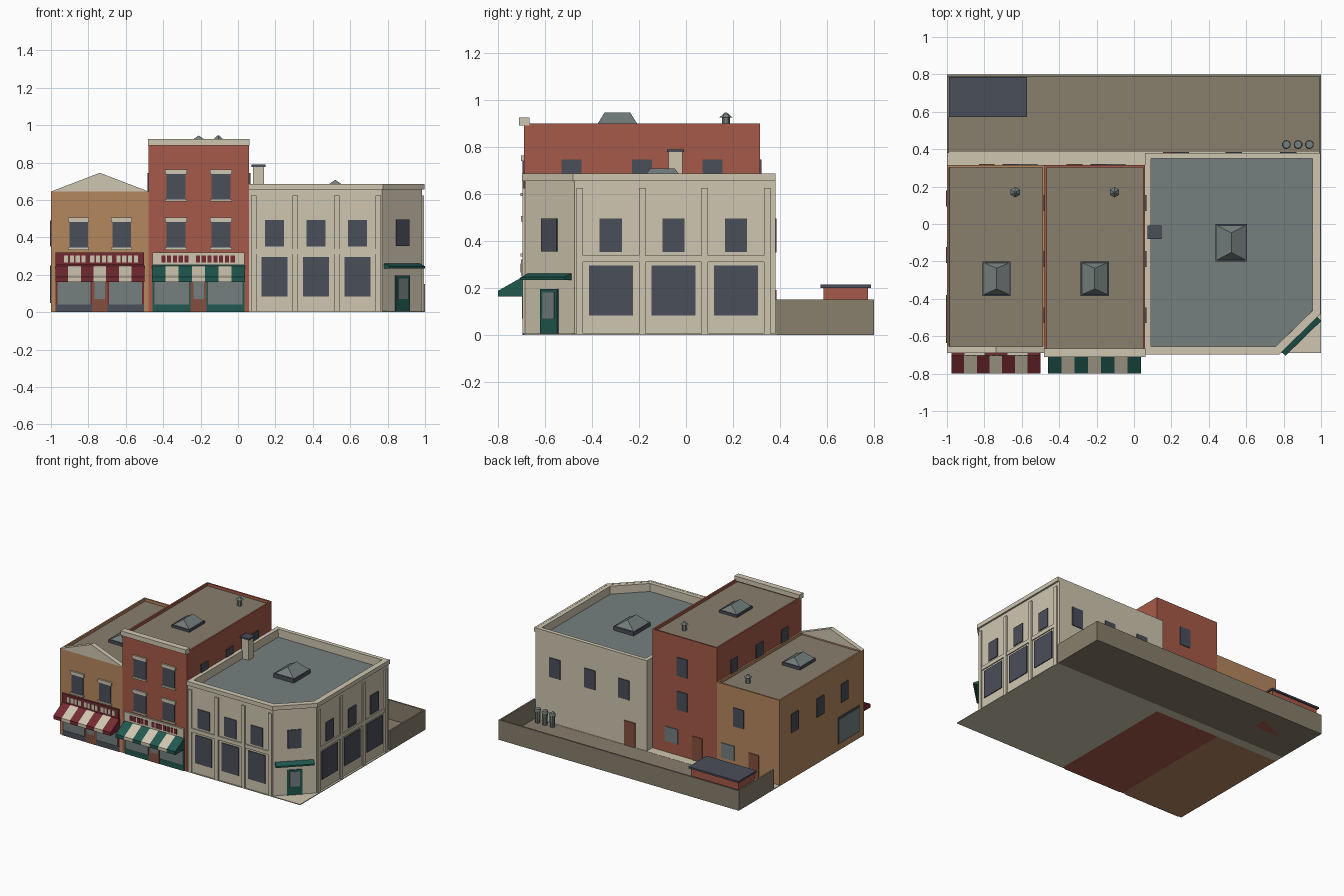
import bpy, bmesh, math
from mathutils import Vector as V

if "Cube" in bpy.data.objects:
    bpy.data.objects.remove(bpy.data.objects["Cube"])


def material(name, hexa):
    m = bpy.data.materials.new(name)
    srgb = [int(hexa[i:i + 2], 16) / 255 for i in (0, 2, 4)]
    m.diffuse_color = [((c + .055) / 1.055) ** 2.4 for c in srgb] + [1]
    m.use_nodes = True
    m.node_tree.nodes["Principled BSDF"].inputs["Base Color"].default_value = m.diffuse_color
    return m


TAN = material("tan brick", "B5875F")
RED = material("red brick", "A65A48")
CREAM = material("cream stone", "CFC6B0")
GREEN = material("dark green", "215850")
MAROON = material("maroon", "742A32")
SLATE = material("slate", "4A4E59")
GLASS = material("grey glass", "75807E")
GRAVEL = material("gravel", "887E6C")
DOOR = material("door brown", "85503F")


def finish(name, bm, *mats):
    bmesh.ops.recalc_face_normals(bm, faces=bm.faces[:])
    me = bpy.data.meshes.new(name)
    bm.to_mesh(me)
    bm.free()
    for m in mats:
        me.materials.append(m)
    ob = bpy.data.objects.new(name, me)
    bpy.context.collection.objects.link(ob)
    return ob


def prism(name, pts, vec, mat):
    """Extrude a 3D polygon along a vector."""
    bm = bmesh.new()
    a = [bm.verts.new(p) for p in pts]
    b = [bm.verts.new(V(p) + V(vec)) for p in pts]
    bm.faces.new(a)
    bm.faces.new(b[::-1])
    for i in range(len(a)):
        j = (i + 1) % len(a)
        bm.faces.new((a[i], b[i], b[j], a[j]))
    return finish(name, bm, mat)


def box(name, x0, x1, y0, y1, z0, z1, mat):
    return prism(name, [(x0, y0, z0), (x1, y0, z0), (x1, y1, z0), (x0, y1, z0)],
                 (0, 0, z1 - z0), mat)


def wall_prism(name, wall, u0, u1, profile, mat):
    """Sweep an (outward, height) profile along a wall from u0 to u1."""
    o, u, n = (V((*p, 0)) for p in wall)
    pts = [o + u * u0 + n * d + V((0, 0, z)) for d, z in profile]
    return prism(name, pts, u * (u1 - u0), mat)


def panel(name, wall, u0, u1, z0, z1, mat, d=.006):
    return wall_prism(name, wall, u0, u1, [(-.002, z0), (d, z0), (d, z1), (-.002, z1)], mat)


def window(wall, c, w, z0, z1, trim=False, mat=SLATE):
    panel("window", wall, c - w / 2, c + w / 2, z0, z1, mat)
    if trim:
        panel("window_lintel", wall, c - w / 2 - .007, c + w / 2 + .007, z1, z1 + .024, CREAM, .012)
        panel("window_sill", wall, c - w / 2 - .007, c + w / 2 + .007, z0 - .012, z0, CREAM, .014)


def building(name, footprint, h, rim, drop, wall_mat, roof_mat):
    """Walls with a parapet rim around a sunken flat roof."""
    bm = bmesh.new()
    f = bm.faces.new([bm.verts.new((x, y, 0)) for x, y in footprint])
    r = bmesh.ops.extrude_face_region(bm, geom=[f], use_keep_orig=True)
    up = [v for v in r["geom"] if isinstance(v, bmesh.types.BMVert)]
    bmesh.ops.translate(bm, verts=up, vec=(0, 0, h))
    bmesh.ops.recalc_face_normals(bm, faces=bm.faces[:])
    top = next(f for f in bm.faces if all(v.co.z > h / 2 for v in f.verts))
    bmesh.ops.inset_region(bm, faces=[top], thickness=rim, use_even_offset=True)
    bmesh.ops.inset_region(bm, faces=[top], thickness=.0005, depth=-drop, use_even_offset=True)
    top.material_index = 1
    return finish(name, bm, wall_mat, roof_mat)


def cylinder(name, x, y, z0, z1, r0, r1, n, mat):
    bm = bmesh.new()
    bmesh.ops.create_cone(bm, cap_ends=True, segments=n, radius1=r0, radius2=r1, depth=z1 - z0)
    bmesh.ops.translate(bm, verts=bm.verts[:], vec=(x, y, (z0 + z1) / 2))
    return finish(name, bm, mat)


def skylight(x, y, z, hx, hy, ridge, peak, frame):
    box("skylight_frame", x - hx, x + hx, y - hy, y + hy, z - .005, z + frame, SLATE)
    hx, hy, zb = hx - .008, hy - .008, z + frame
    bm = bmesh.new()
    a, b, c, d, e, f = [bm.verts.new(p) for p in (
        (x - hx, y - hy, zb), (x + hx, y - hy, zb), (x + hx, y + hy, zb), (x - hx, y + hy, zb),
        (x, y - ridge, peak), (x, y + ridge, peak))]
    for q in ((a, b, e), (b, c, f, e), (c, d, f), (d, a, e, f), (d, c, b, a)):
        bm.faces.new(q)
    finish("skylight_glass", bm, GLASS)


def vent(x, y, z):
    cylinder("roof_vent", x, y, z - .005, z + .045, .017, .017, 6, GLASS)
    cylinder("roof_vent_cap", x, y, z + .045, z + .066, .028, .004, 6, GLASS)


# Walls: origin, direction along, outward normal
S = math.sqrt(.215 ** 2 + .21 ** 2)
FRONT = ((0, -.69), (1, 0), (0, -1))
LEFT = ((-1, 0), (0, 1), (-1, 0))
BACK = ((0, .315), (1, 0), (0, 1))
RED_L = ((-.478, 0), (0, 1), (-1, 0))
RED_R = ((.06, 0), (0, 1), (1, 0))
C_FRONT = ((0, -.685), (1, 0), (0, -1))
C_RIGHT = ((.985, 0), (0, 1), (1, 0))
C_BACK = ((0, .38), (1, 0), (0, 1))
C_CUT = ((.77, -.685), (.215 / S, .21 / S), (.21 / S, -.215 / S))

# Building bodies
building("tan_building", [(-1, -.69), (-.478, -.69), (-.478, .315), (-1, .315)], .645, .012, .02, TAN, GRAVEL)
building("red_building", [(-.478, -.69), (.06, -.69), (.06, .315), (-.478, .315)], .9, .012, .02, RED, GRAVEL)
building("corner_building", [(.06, -.685), (.77, -.685), (.985, -.475), (.985, .38), (.06, .38)],
         .685, .03, .06, CREAM, GLASS)
prism("tan_gable", [(-1, -.691, .645), (-.478, -.691, .645), (-.739, -.691, .745)], (0, .035, 0), CREAM)
box("red_cornice", -.48, .062, -.71, -.665, .89, .925, CREAM)
box("pavement", .06, 1, -.69, .385, 0, .006, CREAM)
box("back_pavement", -1, .06, .315, .385, 0, .006, CREAM)

# Upper windows of the two brick buildings
for c in (-.852, -.622):
    window(FRONT, c, .098, .345, .482, True)
for c in (-.331, -.091):
    for z in (.345, .603):
        window(FRONT, c, .102, z, z + .137, True)
for y in (-.488, -.188, .113):
    window(RED_L, y, .085, .605, .745)
    window(RED_R, y, .085, .605, .745)
for y in (-.456, -.165, .137):
    window(LEFT, y, .085, .35, .49)
panel("side_shop_frame", LEFT, -.635, -.38, .05, .25, SLATE, .004)
panel("side_shop_window", LEFT, -.625, -.39, .06, .235, GLASS, .006)

# Back windows and doors
for c, top in ((-.66, 1), (-.19, 2)):
    for k in range(top):
        window(BACK, c, .085, .35 + .255 * k, .49 + .255 * k)
    window(BACK, c + .09, .11, .09, .2, mat=GLASS)
    panel("back_door", BACK, c - .17, c - .085, .006, .185, DOOR)
for c in (.825, .533, .25):
    window(C_BACK, c, .09, .35, .495)
panel("back_door", C_BACK, .155, .245, .006, .19, DOOR)

# Shopfronts with sign boards and striped awnings
SHEET = [(0, .25), (.11, .187), (.11, .162), (.105, .162), (.105, .183), (0, .243)]
CHEEK = [(0, .25), (.11, .187), (.11, .162), (0, .162)]
for x0, x1, paint, base, board, ink, groups in (
        (-.976, -.502, MAROON, SLATE, MAROON, CREAM, ((-.93, 4), (-.79, 4), (-.65, 4))),
        (-.458, .036, GREEN, GREEN, CREAM, MAROON, ((-.41, 5), (-.225, 7)))):
    mid = (x0 + x1) / 2
    panel("shopfront", FRONT, x0, x1, .04, .255, paint, .003)
    panel("shopfront_base", FRONT, x0, x1, 0, .04, base, .005)
    for a, b in ((x0 + .012, mid - .05), (mid + .05, x1 - .012)):
        panel("shop_window", FRONT, a, b, .042, .2, GLASS, .006)
    panel("shop_door", FRONT, mid - .042, mid + .042, 0, .2, DOOR, .006)
    panel("shop_door_glass", FRONT, mid - .028, mid + .028, .07, .19, GLASS, .008)
    panel("sign_board", FRONT, x0, x1, .252, .32, board, .012)
    for start, n in groups:
        for i in range(n):
            panel("sign_block", FRONT, start + i * .031, start + i * .031 + .022, .266, .304, ink, .015)
    w = (x1 - x0) / 7
    for i in range(7):
        wall_prism("awning_stripe", FRONT, x0 + i * w, x0 + (i + 1) * w, SHEET, CREAM if i % 2 else paint)
    for u in (x0 - .001, x1 - .003):
        wall_prism("awning_cheek", FRONT, u, u + .004, CHEEK, paint)

# Corner building bays: pilasters, bands, windows, cornice
for wall, first, pitch, big, up in ((C_FRONT, .084, .222, .14, .1), (C_RIGHT, -.453, .2663, .187, .095)):
    for i in range(4):
        u = first + i * pitch
        panel("pilaster", wall, u - .014, u + .014, .006, .625, CREAM, .01)
    for i in range(3):
        u = first + (i + .5) * pitch
        window(wall, u, big, .083, .295)
        window(wall, u, up, .352, .494)
        panel("band", wall, u - pitch / 2 + .014, u + pitch / 2 - .014, .31, .338, CREAM, .008)
for wall, a, b in ((C_FRONT, .06, .775), (C_RIGHT, -.48, .38), (C_CUT, -.005, S + .005)):
    panel("corner_cornice", wall, a, b, .655, .686, CREAM, .013)

# Cut corner entrance
window(C_CUT, S / 2, .095, .355, .495)
panel("corner_door", C_CUT, S / 2 - .052, S / 2 + .052, .006, .195, GREEN, .006)
panel("corner_door_glass", C_CUT, S / 2 - .035, S / 2 + .035, .07, .18, GLASS, .009)
wall_prism("corner_canopy", C_CUT, .015, .282, [(0, .26), (.042, .245), (.042, .234), (0, .234)], GREEN)

# Roof parts
skylight(-.735, -.292, .625, .075, .0925, .055, .69, .022)
skylight(-.21, -.292, .88, .075, .0925, .055, .945, .018)
skylight(.52, -.1, .625, .084, .1, .052, .708, .03)
vent(-.635, .17, .625)
vent(-.105, .17, .88)
box("chimney", .08, .14, -.075, -.015, .62, .777, CREAM)
box("chimney_cap", .072, .146, -.08, -.008, .777, .789, SLATE)

# Walled back yard with shed and bins
box("yard_floor", -1, 1, .385, .8, 0, .005, GRAVEL)
box("yard_back_wall", -1, 1, .788, .8, 0, .15, GRAVEL)
for x in (-1, .988):
    box("yard_side_wall", x, x + .012, .38, .788, 0, .15, GRAVEL)
box("shed", -.978, -.583, .585, .775, 0, .2, RED)
box("shed_roof", -.988, -.572, .572, .787, .2, .213, SLATE)
for x in (.815, .877, .938):
    cylinder("bin", x, .425, .005, .095, .018, .021, 10, GLASS)
    cylinder("bin_lid", x, .425, .095, .108, .024, .02, 10, GLASS)
